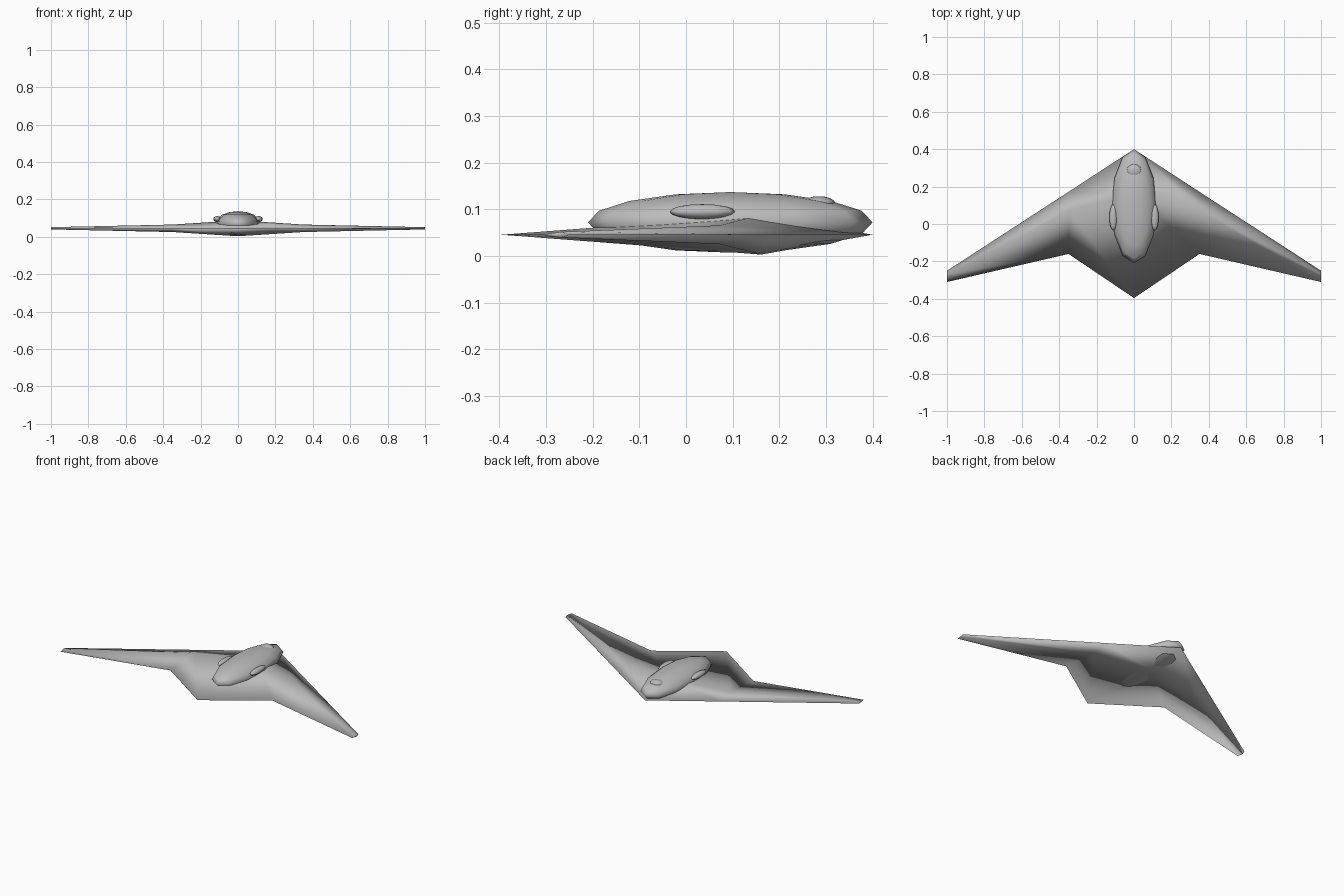
import bpy, bmesh, math

if "Cube" in bpy.data.objects:
    bpy.data.objects.remove(bpy.data.objects["Cube"])

grey = bpy.data.materials.new("hull_grey")
grey.diffuse_color = (0.5, 0.5, 0.5, 1)
grey.use_nodes = True
grey.node_tree.nodes["Principled BSDF"].inputs["Base Color"].default_value = grey.diffuse_color


def finish(obj):
    obj.data.materials.append(grey)
    for p in obj.data.polygons:
        p.use_smooth = True


def ellipsoid(name, centre, radii, segs, rings):
    mesh = bpy.data.meshes.new(name)
    bm = bmesh.new()
    bmesh.ops.create_uvsphere(bm, u_segments=segs, v_segments=rings, radius=1)
    bmesh.ops.scale(bm, vec=radii, verts=bm.verts)
    bmesh.ops.translate(bm, vec=centre, verts=bm.verts)
    bm.to_mesh(mesh)
    bm.free()
    obj = bpy.data.objects.new(name, mesh)
    bpy.context.collection.objects.link(obj)
    finish(obj)
    return obj


# Flying wing: diamond sections lofted tip to tip
# (x, leading edge y, trailing edge y, half thickness)
half = [(1, -0.25, -0.31, 0.006), (0.35, 0.172, -0.16, 0.02)]
sections = ([(-x, a, b, t) for x, a, b, t in half]
            + [(0, 0.4, -0.396, 0.0425)] + half[::-1])
Z = 0.0455
bm = bmesh.new()
loops = []
for x, lead, trail, t in sections:
    crest = lead + (trail - lead) * 0.3
    ring = [(lead, Z), (crest, Z + t), (trail, Z), (crest, Z - t)]
    loops.append([bm.verts.new((x, y, z)) for y, z in ring])
for a, b in zip(loops, loops[1:]):
    for i in range(4):
        j = (i + 1) % 4
        bm.faces.new((a[i], a[j], b[j], b[i]))
bm.faces.new(loops[0])
bm.faces.new(loops[-1])
bmesh.ops.recalc_face_normals(bm, faces=bm.faces)
mesh = bpy.data.meshes.new("wing")
bm.to_mesh(mesh)
bm.free()
wing = bpy.data.objects.new("wing", mesh)
bpy.context.collection.objects.link(wing)
finish(wing)

# Central body, pokes slightly through the underside
ellipsoid("body", (0, 0.095, 0.072), (0.12, 0.305, 0.065), 12, 8)
# Small sensor bump on the nose
ellipsoid("nose_bump", (0, 0.285, 0.113), (0.04, 0.035, 0.015), 12, 8)
# Engine pods on both sides of the body
for side, name in ((-1, "left_engine"), (1, "right_engine")):
    ellipsoid(name, (side * 0.111, 0.035, 0.095), (0.021, 0.07, 0.016), 12, 8)
